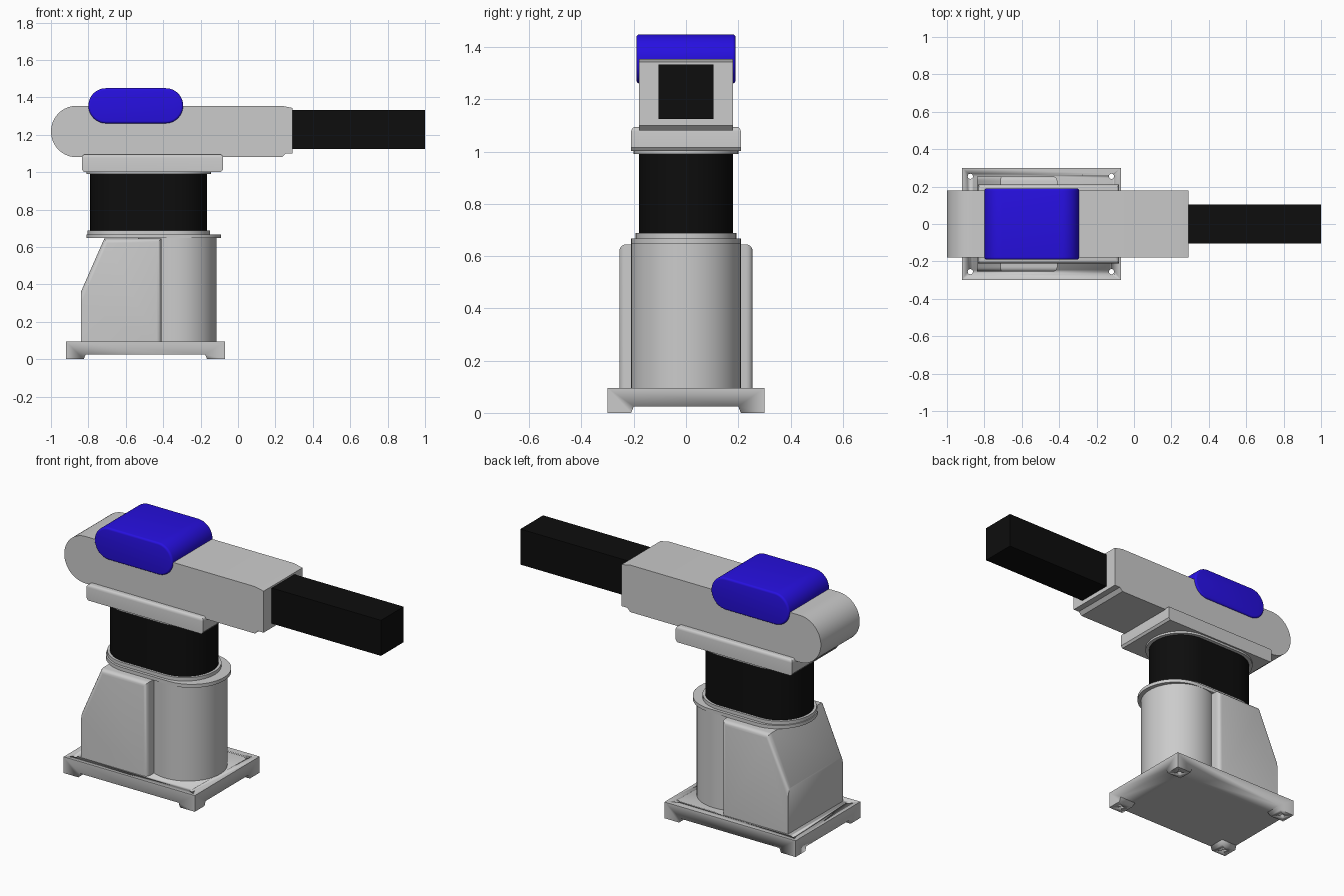
import bpy, bmesh
from math import sin, cos, pi, radians
from mathutils import Vector

if "Cube" in bpy.data.objects:
    bpy.data.objects.remove(bpy.data.objects["Cube"])


def material(name, rgb):
    m = bpy.data.materials.new(name)
    m.diffuse_color = (*rgb, 1)
    m.use_nodes = True
    m.node_tree.nodes["Principled BSDF"].inputs["Base Color"].default_value = m.diffuse_color
    return m


BLACK = material("black", (0.004, 0.004, 0.004))
BLUE = material("blue", (0.02, 0.005, 0.75))


def prism(name, pts, axis, lo, hi, mat=None, bevel=0, pick=None, segs=4):
    """Extrude a 2D profile along x, y or z; bevel sharp edges or picked ones."""
    place = {"x": lambda a, b, t: (t, a, b),
             "y": lambda a, b, t: (a, t, b),
             "z": lambda a, b, t: (a, b, t)}[axis]
    bm = bmesh.new()
    ends = [[bm.verts.new(place(a, b, t)) for a, b in pts] for t in (lo, hi)]
    n = len(pts)
    bm.faces.new(ends[0])
    bm.faces.new(ends[1][::-1])
    for i in range(n):
        j = (i + 1) % n
        bm.faces.new((ends[0][j], ends[0][i], ends[1][i], ends[1][j]))
    bmesh.ops.recalc_face_normals(bm, faces=bm.faces)
    if bevel:
        pick = pick or (lambda e: e.calc_face_angle() > radians(40))
        bmesh.ops.bevel(bm, geom=[e for e in bm.edges if pick(e)], offset=bevel,
                        segments=segs, profile=0.5, affect="EDGES", clamp_overlap=True)
    me = bpy.data.meshes.new(name)
    bm.to_mesh(me)
    bm.free()
    ob = bpy.data.objects.new(name, me)
    bpy.context.collection.objects.link(ob)
    if mat:
        me.materials.append(mat)
    bpy.ops.object.select_all(action="DESELECT")
    ob.select_set(True)
    bpy.context.view_layer.objects.active = ob
    bpy.ops.object.shade_smooth_by_angle(angle=radians(30))
    return ob


def rect(x0, x1, y0, y1):
    return [(x0, y0), (x1, y0), (x1, y1), (x0, y1)]


def arc(cx, cy, r, a0, a1, n=24):
    return [(cx + r * cos(a0 + (a1 - a0) * i / n), cy + r * sin(a0 + (a1 - a0) * i / n))
            for i in range(n + 1)]


def stadium(x0, x1, cy, r):
    return arc(x1 - r, cy, r, -pi / 2, pi / 2) + arc(x0 + r, cy, r, pi / 2, 3 * pi / 2)


def circle(cx, cy, r, n=48):
    return arc(cx, cy, r, 0, 2 * pi * (n - 1) / n, n - 1)


# base plate: cross slots leave four corner feet, each with a bolt hole
base = prism("base_plate", rect(-0.92, -0.07, -0.30, 0.30), "z", 0, 0.095)


def slot(a0, a1):
    return [(a0 - 0.02, -0.025), (a1 + 0.02, -0.025), (a1, 0.025), (a0, 0.025)]


cutters = [prism("slot_cutter_x", slot(-0.20, 0.20), "x", -1.1, 0.1),
           prism("slot_cutter_y", slot(-0.815, -0.175), "y", -0.5, 0.5)]
cutters += [prism("hole_cutter", circle(x, y, 0.014, 20), "z", -0.1, 0.2)
            for x in (-0.875, -0.12) for y in (-0.255, 0.255)]
for c in cutters:
    c.hide_render = True
    m = base.modifiers.new("cut", "BOOLEAN")
    m.operation, m.solver, m.object = "DIFFERENCE", "EXACT", c
    bpy.context.view_layer.objects.active = base
    bpy.ops.object.modifier_apply(modifier=m.name)
    bpy.data.objects.remove(c)

# pedestal: round column and slanted rear housing
prism("column", circle(-0.325, 0, 0.21, 64), "z", 0.09, 0.65)


def housing_edge(e):
    """Front uprights and the top side edges."""
    a, b = (v.co for v in e.verts)
    front = min(a.x, b.x) > -0.42 and abs(a.z - b.z) > 0.1
    top = min(a.z, b.z) > 0.64 and abs(a.x - b.x) > 0.1
    slope = abs(a.x - b.x) > 0.05 and abs(a.z - b.z) > 0.1
    return front or top or slope


prism("rear_housing",
      [(-0.84, 0.09), (-0.41, 0.09), (-0.41, 0.645), (-0.715, 0.645), (-0.84, 0.36)],
      "y", -0.255, 0.255, bevel=0.025, pick=housing_edge)

# flanges and black lift column
prism("lower_flange", stadium(-0.81, -0.09, 0, 0.21), "z", 0.648, 0.668)
prism("upper_flange", stadium(-0.805, -0.15, 0, 0.193), "z", 0.668, 0.688)
prism("lift_column", stadium(-0.79, -0.165, 0, 0.18), "z", 0.68, 1.0, BLACK)
prism("neck_ring", stadium(-0.81, -0.145, 0, 0.20), "z", 0.99, 1.002)

# saddle under the arm
prism("arm_saddle",
      [(-0.825, 1.002), (-0.09, 1.002), (-0.08, 1.015), (-0.08, 1.095), (-0.835, 1.095), (-0.835, 1.015)],
      "y", -0.21, 0.21, bevel=0.018,
      pick=lambda e: min(v.co.z for v in e.verts) > 1.05)

# arm body with rounded rear end and stepped nose
prism("arm_body",
      [(0.235, 1.08), (0.255, 1.10), (0.292, 1.10), (0.292, 1.343), (0.235, 1.355)]
      + arc(-0.8625, 1.2175, 0.1375, pi / 2, 3 * pi / 2, 32),
      "y", -0.18, 0.18)
prism("boom", rect(0.27, 1.0, 1.125, 1.333), "x", -0.105, 0.105).data.name = "boom"
boom = bpy.data.objects["boom"]
bpy.data.objects.remove(boom)
prism("boom", rect(-0.105, 0.105, 1.125, 1.333), "x", 0.27, 1.0, BLACK)

# blue cover straddling the arm
prism("blue_cover", stadium(-0.80, -0.293, 1.355, 0.094), "y", -0.19, 0.19, BLUE, bevel=0.012)
